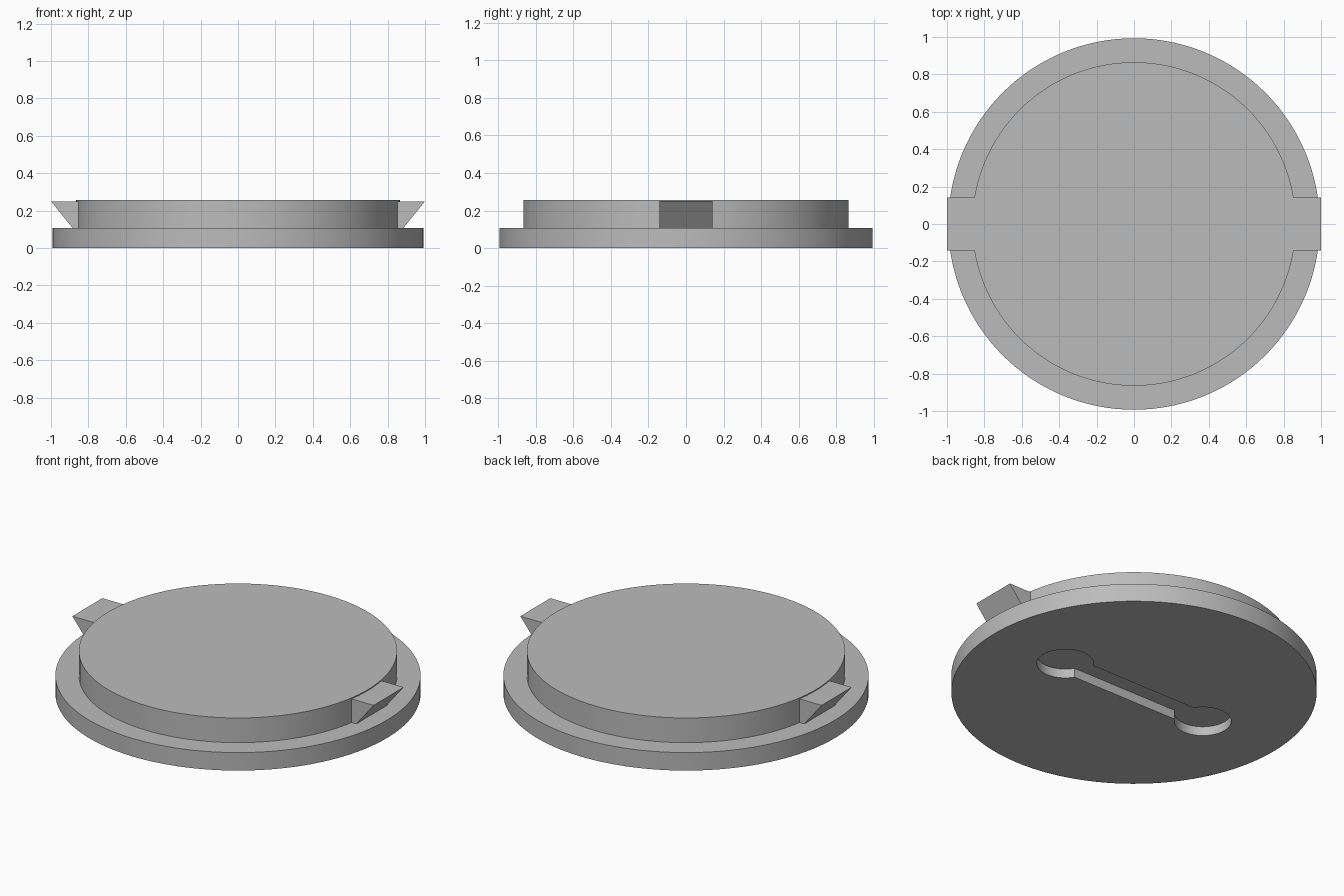
import bpy
import bmesh
import math

cube = bpy.data.objects.get("Cube")
if cube:
    bpy.data.objects.remove(cube, do_unlink=True)

grey = bpy.data.materials.new("plain grey")
grey.use_nodes = True
COLOUR = (0.5, 0.5, 0.5, 1)
grey.diffuse_color = COLOUR
grey.node_tree.nodes["Principled BSDF"].inputs["Base Color"].default_value = COLOUR


def prism(name, outline, offset):
    """Extrude a closed 3D outline along an offset into a solid."""
    bm = bmesh.new()
    face = bm.faces.new([bm.verts.new(p) for p in outline])
    top = bmesh.ops.extrude_face_region(bm, geom=[face])["geom"]
    bmesh.ops.translate(bm, vec=offset,
                        verts=[g for g in top if isinstance(g, bmesh.types.BMVert)])
    bmesh.ops.recalc_face_normals(bm, faces=bm.faces)
    mesh = bpy.data.meshes.new(name)
    bm.to_mesh(mesh)
    bm.free()
    mesh.materials.append(grey)
    obj = bpy.data.objects.new(name, mesh)
    bpy.context.collection.objects.link(obj)
    return obj


def arc(cx, radius, start, end, steps, z):
    angles = [start + (end - start) * i / steps for i in range(steps + 1)]
    return [(cx + radius * math.cos(a), radius * math.sin(a), z) for a in angles]


def disc(name, radius, low, high):
    return prism(name, arc(0, radius, 0, 2 * math.pi, 128, low)[:-1], (0, 0, high - low))


def smooth(obj):
    bpy.ops.object.select_all(action="DESELECT")
    obj.select_set(True)
    bpy.context.view_layer.objects.active = obj
    bpy.ops.object.shade_smooth_by_angle(angle=math.radians(30))


# Wide flange and raised plug
FLANGE_TOP, PLUG_TOP = 0.108, 0.256
flange = disc("flange", 0.993, 0, FLANGE_TOP)
plug = disc("plug", 0.865, FLANGE_TOP, PLUG_TOP)

# Key slot in the underside: two round pockets joined by a channel
POCKET_X, POCKET_R, SLOT_HALF, DEPTH = 0.488, 0.155, 0.08, 0.055
mouth = math.asin(SLOT_HALF / POCKET_R)
right_end = arc(POCKET_X, POCKET_R, mouth - math.pi, math.pi - mouth, 48, -0.05)
left_end = [(-x, -y, z) for x, y, z in right_end]
cutter = prism("slot_cutter", right_end + left_end, (0, 0, 0.05 + DEPTH))
cutter.hide_render = True
cut = flange.modifiers.new("key slot", "BOOLEAN")
cut.operation = "DIFFERENCE"
cut.solver = "EXACT"
cut.object = cutter
bpy.context.view_layer.objects.active = flange
bpy.ops.object.modifier_apply(modifier=cut.name)
bpy.data.objects.remove(cutter, do_unlink=True)

smooth(flange)
smooth(plug)

# Wedge-shaped snap tabs on both sides
TAB_HALF = 0.142
profile = [(0.8, FLANGE_TOP), (0.885, FLANGE_TOP), (1.0, 0.25), (0.8, 0.25)]
for side, name in ((1, "left_tab"), (-1, "right_tab")):
    prism(name, [(side * x, -TAB_HALF, z) for x, z in profile], (0, 2 * TAB_HALF, 0))
